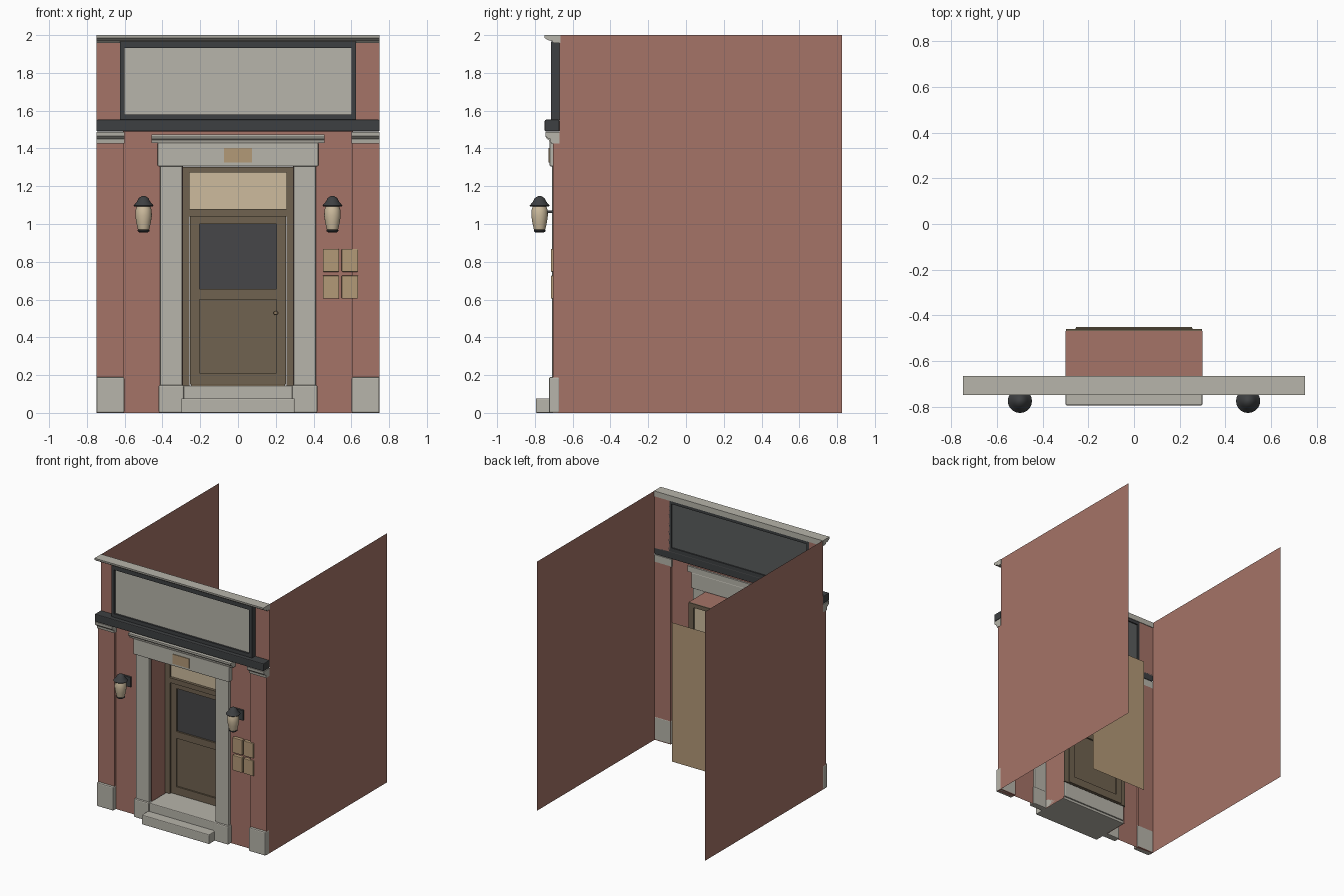
import bpy, bmesh, math

if "Cube" in bpy.data.objects:
    bpy.data.objects.remove(bpy.data.objects["Cube"])


def material(name, rgb):
    m = bpy.data.materials.new(name)
    m.diffuse_color = (*rgb, 1)
    m.use_nodes = True
    m.node_tree.nodes["Principled BSDF"].inputs["Base Color"].default_value = m.diffuse_color
    return m


BRICK = material("brick_red", (0.376, 0.172, 0.136))
STONE = material("pale_stone", (0.475, 0.46, 0.405))
IRON = material("dark_iron", (0.048, 0.051, 0.054))
WOOD = material("brown_wood", (0.160, 0.122, 0.079))
CREAM = material("cream_glass", (0.61, 0.50, 0.34))
TAN = material("tan_plate", (0.45, 0.32, 0.185))
GLASS = material("smoked_glass", (0.062, 0.062, 0.065))
SLATE = material("slate_board", (0.10, 0.107, 0.107))


def finish(name, bm, mat):
    bmesh.ops.recalc_face_normals(bm, faces=bm.faces)
    me = bpy.data.meshes.new(name)
    bm.to_mesh(me)
    bm.free()
    me.materials.append(mat)
    ob = bpy.data.objects.new(name, me)
    bpy.context.collection.objects.link(ob)
    return ob


def box(name, x, y, z, mat, bevel=0):
    """Box from (min, max) ranges, optionally with softened edges."""
    bm = bmesh.new()
    bmesh.ops.create_cube(bm, size=1)
    for v in bm.verts:
        v.co = [(r[0] + r[1]) / 2 + c * (r[1] - r[0]) for c, r in zip(v.co, (x, y, z))]
    ob = finish(name, bm, mat)
    if bevel:
        mod = ob.modifiers.new("soft_edges", "BEVEL")
        mod.width = bevel
        mod.segments = 2
    return ob


def sheet(name, corners, mat):
    bm = bmesh.new()
    bm.faces.new([bm.verts.new(c) for c in corners])
    return finish(name, bm, mat)


def wall(name, x, z, y, mat):
    return sheet(name, [(x[0], y, z[0]), (x[1], y, z[0]), (x[1], y, z[1]), (x[0], y, z[1])], mat)


def moulding(name, x, profile, mat):
    """Extrude a (y, z) profile along x."""
    bm = bmesh.new()
    f = bm.faces.new([bm.verts.new((x[0], y, z)) for y, z in profile])
    r = bmesh.ops.extrude_face_region(bm, geom=[f])
    for v in r["geom"]:
        if isinstance(v, bmesh.types.BMVert):
            v.co.x = x[1]
    if f.is_valid is False or len(bm.faces) == len(profile) + 1:
        bm.faces.new([v for v in bm.verts if abs(v.co.x - x[0]) < 1e-6])
    return finish(name, bm, mat)


def lathe(name, cx, cy, profile, mat, n=20):
    """Revolve a (radius, z) profile around a vertical axis."""
    bm = bmesh.new()
    rings = [[bm.verts.new((cx + r * math.cos(2 * math.pi * i / n),
                            cy + r * math.sin(2 * math.pi * i / n), z)) for i in range(n)]
             for r, z in profile]
    for a, b in zip(rings, rings[1:]):
        for i in range(n):
            j = (i + 1) % n
            bm.faces.new((a[i], a[j], b[j], b[i]))
    bm.faces.new(rings[0])
    bm.faces.new(rings[-1])
    ob = finish(name, bm, mat)
    bpy.context.view_layer.objects.active = ob
    ob.select_set(True)
    bpy.ops.object.shade_smooth_by_angle(angle=math.radians(35))
    ob.select_set(False)


BACK, WALL = -0.67, -0.685

# Parts mirrored left and right
for s, side in ((-1, "left"), (1, "right")):
    def mx(a, b):
        return tuple(sorted((s * a, s * b)))

    # Long side walls and front brickwork
    X = s * 0.748
    sheet(side + "_side_wall", [(X, BACK, 0), (X, 0.825, 0), (X, 0.825, 2), (X, BACK, 2)], BRICK)
    wall(side + "_front_wall", mx(0.29, 0.61), (0, 1.31), WALL, BRICK)
    wall(side + "_upper_wall", mx(0.42, 0.61), (1.31, 1.43), WALL, BRICK)
    wall(side + "_sign_flank", mx(0.615, 0.748), (1.54, 1.97), BACK, BRICK)
    # Pilaster with foot and cap
    box(side + "_pilaster", mx(0.605, 0.748), (-0.705, BACK), (0, 1.43), BRICK)
    box(side + "_pilaster_foot", mx(0.602, 0.75), (-0.725, BACK + 0.001), (0, 0.19), STONE, 0.008)
    moulding(side + "_pilaster_cap", mx(0.60, 0.75),
             [(BACK, 1.425), (-0.715, 1.425), (-0.718, 1.45), (-0.728, 1.452),
              (-0.743, 1.465), (-0.745, 1.487), (BACK, 1.487)], STONE)
    # Door surround
    box(side + "_door_column", mx(0.295, 0.412), (-0.709, BACK - 0.002), (0.14, 1.31), STONE, 0.006)
    box(side + "_column_foot", mx(0.287, 0.42), (-0.725, BACK - 0.002), (0, 0.148), STONE, 0.008)
    sheet(side + "_alcove_side", [(s * 0.3, BACK - 0.01, 0), (s * 0.3, -0.465, 0),
                                  (s * 0.3, -0.465, 1.305), (s * 0.3, BACK - 0.01, 1.305)], BRICK)
    # Door frame post and door stile
    box(side + "_frame_post", mx(0.256, 0.298), (-0.50, -0.46), (0.145, 1.303), WOOD)
    box(side + "_door_stile", mx(0.205, 0.254), (-0.49, -0.452), (0.15, 1.04), WOOD)
    # Upright of the sign frame
    box(side + "_sign_upright", mx(0.60, 0.625), (-0.715, BACK), (1.55, 1.965), IRON)
    # Lantern
    cx, cy = s * 0.5, -0.775
    lathe(side + "_lantern_shade", cx, cy, [(0.024, 0.965), (0.03, 0.97), (0.039, 1.01), (0.044, 1.045),
                                            (0.042, 1.075), (0.034, 1.10)], CREAM)
    lathe(side + "_lantern_tip", cx, cy, [(0.024, 0.956), (0.031, 0.962), (0.031, 0.968)], IRON)
    lathe(side + "_lantern_cap", cx, cy, [(0.05, 1.093), (0.053, 1.097), (0.034, 1.12), (0.026, 1.137),
                                          (0.012, 1.146), (0.004, 1.149)], IRON)
    box(side + "_lantern_arm", mx(0.494, 0.506), (-0.745, -0.69), (1.059, 1.071), IRON)
    box(side + "_lantern_plate", mx(0.465, 0.535), (-0.702, WALL - 0.001), (1.02, 1.10), IRON)

wall("wall_over_door", (-0.61, 0.61), (1.43, 1.49), WALL, BRICK)

# Lintel, its moulding and plate
box("lintel", (-0.425, 0.425), (-0.722, BACK), (1.305, 1.432), STONE, 0.006)
moulding("lintel_moulding", (-0.457, 0.457),
         [(BACK, 1.43), (-0.722, 1.43), (-0.726, 1.445), (-0.738, 1.452),
          (-0.745, 1.465), (-0.745, 1.475), (BACK, 1.475)], STONE)
box("lintel_plate", (-0.075, 0.075), (-0.727, -0.72), (1.325, 1.402), TAN)

# Shop sign, beams and top cornice
box("sign_beam", (-0.75, 0.75), (-0.748, BACK), (1.49, 1.552), IRON, 0.006)
box("sign_lower_rail", (-0.60, 0.60), (-0.715, BACK), (1.55, 1.58), IRON)
box("sign_upper_rail", (-0.60, 0.60), (-0.715, BACK), (1.932, 1.965), IRON)
box("sign_panel", (-0.60, 0.60), (-0.70, -0.69), (1.575, 1.935), STONE)
box("sign_backing", (-0.60, 0.60), (-0.689, -0.68), (1.575, 1.935), SLATE)
moulding("top_cornice", (-0.75, 0.75),
         [(BACK + 0.005, 1.957), (-0.70, 1.957), (-0.708, 1.968), (-0.73, 1.973),
          (-0.748, 1.985), (-0.75, 2), (BACK + 0.005, 2)], STONE)

# Steps and alcove ceiling
box("lower_step", (-0.30, 0.30), (-0.795, -0.475), (0, 0.077), STONE, 0.006)
box("upper_step", (-0.292, 0.292), (-0.715, -0.465), (0.02, 0.145), STONE, 0.006)
sheet("alcove_ceiling", [(-0.3, BACK - 0.01, 1.305), (0.3, BACK - 0.01, 1.305),
                         (0.3, -0.468, 1.305), (-0.3, -0.468, 1.305)], BRICK)

# Door frame rails with transom light
box("frame_head", (-0.256, 0.256), (-0.50, -0.46), (1.272, 1.303), WOOD)
box("transom_bar", (-0.256, 0.256), (-0.505, -0.455), (1.04, 1.08), WOOD)
box("transom_light", (-0.256, 0.256), (-0.482, -0.474), (1.08, 1.272), CREAM)

# Door
for name, z in (("bottom", (0.15, 0.212)), ("lock", (0.60, 0.655)), ("top", (1.0, 1.04))):
    box("door_" + name + "_rail", (-0.205, 0.205), (-0.49, -0.452), z, WOOD)
box("door_panel", (-0.205, 0.205), (-0.478, -0.464), (0.212, 0.60), WOOD)
box("door_window", (-0.205, 0.205), (-0.476, -0.468), (0.655, 1.0), GLASS)
lathe("door_knob", 0.2, -0.505, [(0.004, 0.517), (0.011, 0.523), (0.011, 0.533), (0.004, 0.539)], TAN, 12)
box("knob_stem", (0.205, 0.215), (-0.505, -0.488), (0.523, 0.533), TAN)

# Interior screen behind the door
wall("interior_screen", (-0.25, 0.25), (0.145, 1.262), -0.18, TAN)

# Four wall plaques
for i, x in enumerate(((0.449, 0.535), (0.549, 0.636))):
    for j, z in enumerate(((0.605, 0.727), (0.747, 0.868))):
        box(f"wall_plaque_{i}{j}", x, (-0.715, WALL), z, TAN, 0.004)
